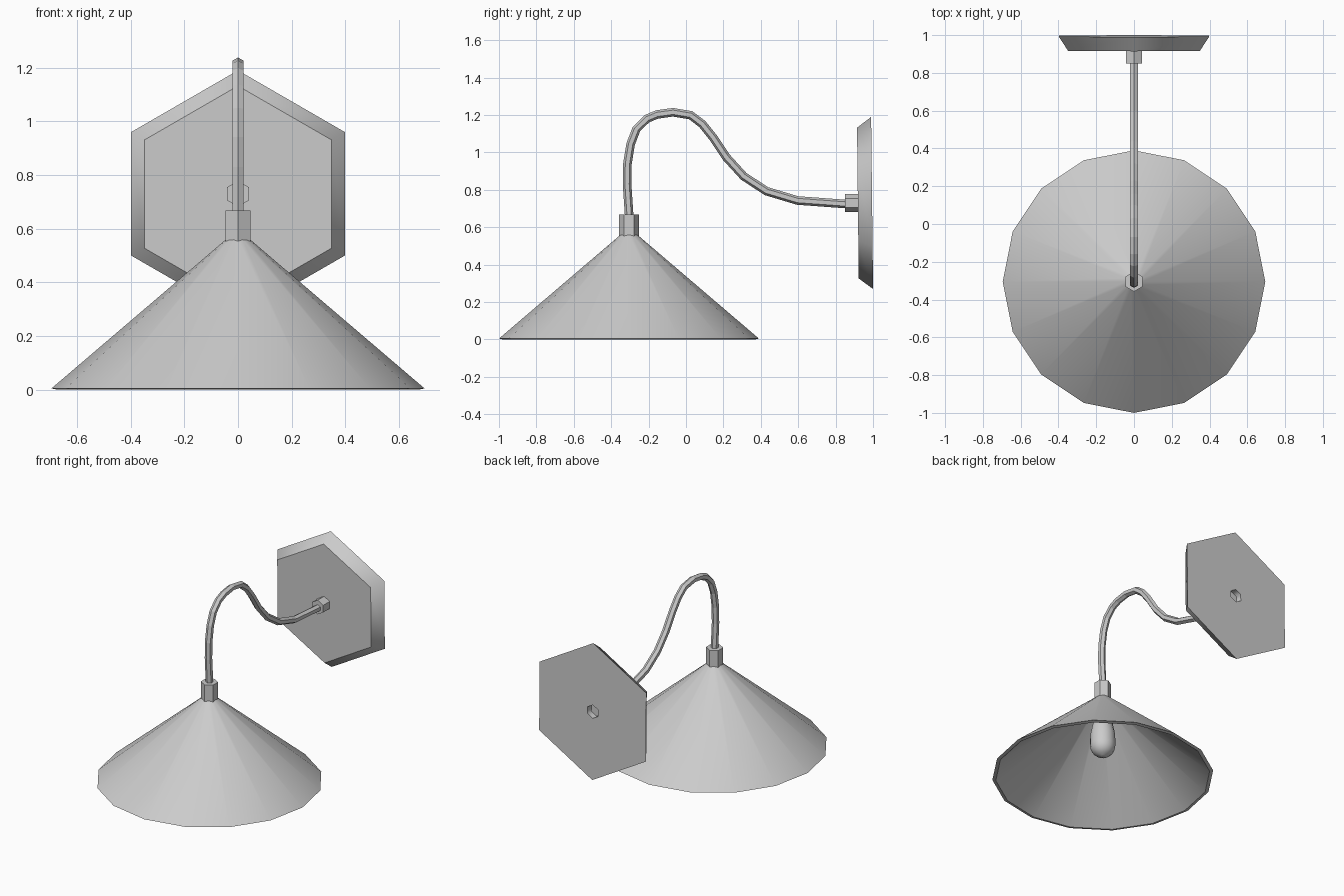
import bpy, bmesh
from math import cos, sin, pi, radians
from mathutils import Vector

if "Cube" in bpy.data.objects:
    bpy.data.objects.remove(bpy.data.objects["Cube"])


def finish(bm, name, loc=(0, 0, 0), rot_x=0):
    bmesh.ops.recalc_face_normals(bm, faces=bm.faces)
    mesh = bpy.data.meshes.new(name)
    bm.to_mesh(mesh)
    bm.free()
    obj = bpy.data.objects.new(name, mesh)
    obj.location = loc
    obj.rotation_euler.x = rot_x
    bpy.context.collection.objects.link(obj)
    return obj


def skin(bm, rings):
    for a, b in zip(rings, rings[1:]):
        n = len(a)
        for i in range(n):
            j = (i + 1) % n
            bm.faces.new((a[i], a[j], b[j], b[i]))


def lathe(name, profile, sides, loc, rot_x=0, smooth=False, sharp_rings=False):
    """Turn (radius, height) points about local z; both ends are capped."""
    bm = bmesh.new()
    rings = []
    for r, h in profile:
        rings.append([bm.verts.new((r * cos(pi / 2 + 2 * pi * i / sides),
                                    r * sin(pi / 2 + 2 * pi * i / sides), h))
                      for i in range(sides)])
    skin(bm, rings)
    for f in bm.faces:
        f.smooth = smooth
    bm.faces.new(rings[0])
    bm.faces.new(rings[-1])
    if sharp_rings:
        for ring in rings:
            for i in range(sides):
                bm.edges.get((ring[i], ring[i - 1])).smooth = False
    return finish(bm, name, loc, rot_x)


SHADE_Y = -0.305
WALL_Z = 0.73

# conical shade: thin shell, open underneath
lathe("lamp_shade",
      [(0.045, 0.56), (0.695, 0.005), (0.673, 0.0), (0.04, 0.54)],
      16, (0, SHADE_Y, 0), smooth=True, sharp_rings=True)

# collar on top of the shade
lathe("shade_collar", [(0.053, 0.55), (0.053, 0.668)], 6, (0, SHADE_Y, 0))

# bulb hanging inside the shade
R = 0.08
dome = [(R * sin(radians(a)), 0.22 - R * cos(radians(a))) for a in (8, 30, 50, 70, 90)]
lathe("bulb", dome + [(0.078, 0.3), (0.062, 0.38), (0.045, 0.44), (0.045, 0.55)],
      16, (0, SHADE_Y, 0), smooth=True)

# hexagonal wall plate with a small recess in its back, tilted very slightly
lathe("wall_plate",
      [(0.045, 0.04), (0.045, 0.0), (0.46, 0.0), (0.403, 0.076)],
      6, (0, 0.995, WALL_Z), radians(90.65), smooth=True, sharp_rings=True)

# connector between plate and arm
lathe("wall_connector", [(0.048, 0.0), (0.048, 0.075)], 6,
      (0, 0.925, WALL_Z), radians(90))

# curved arm: hexagonal tube swept along a path in the yz plane
path = [(-0.303, 0.65), (-0.315, 0.83), (-0.313, 0.94), (-0.296, 1.045),
        (-0.265, 1.125), (-0.21, 1.18), (-0.155, 1.203), (-0.07, 1.215),
        (0.025, 1.199), (0.087, 1.152), (0.145, 1.08), (0.215, 0.975),
        (0.308, 0.873), (0.43, 0.793), (0.597, 0.743), (0.86, 0.724)]
pts = [Vector((0, y, z)) for y, z in path]
bm = bmesh.new()
rings = []
for k, p in enumerate(pts):
    t = (pts[min(k + 1, len(pts) - 1)] - pts[max(k - 1, 0)]).normalized()
    side = Vector((1, 0, 0))
    up = side.cross(t)
    rings.append([bm.verts.new(p + 0.023 * (side * sin(pi / 3 * i) + up * cos(pi / 3 * i)))
                  for i in range(6)])
skin(bm, rings)
bm.faces.new(rings[0])
bm.faces.new(rings[-1])
finish(bm, "curved_arm")
